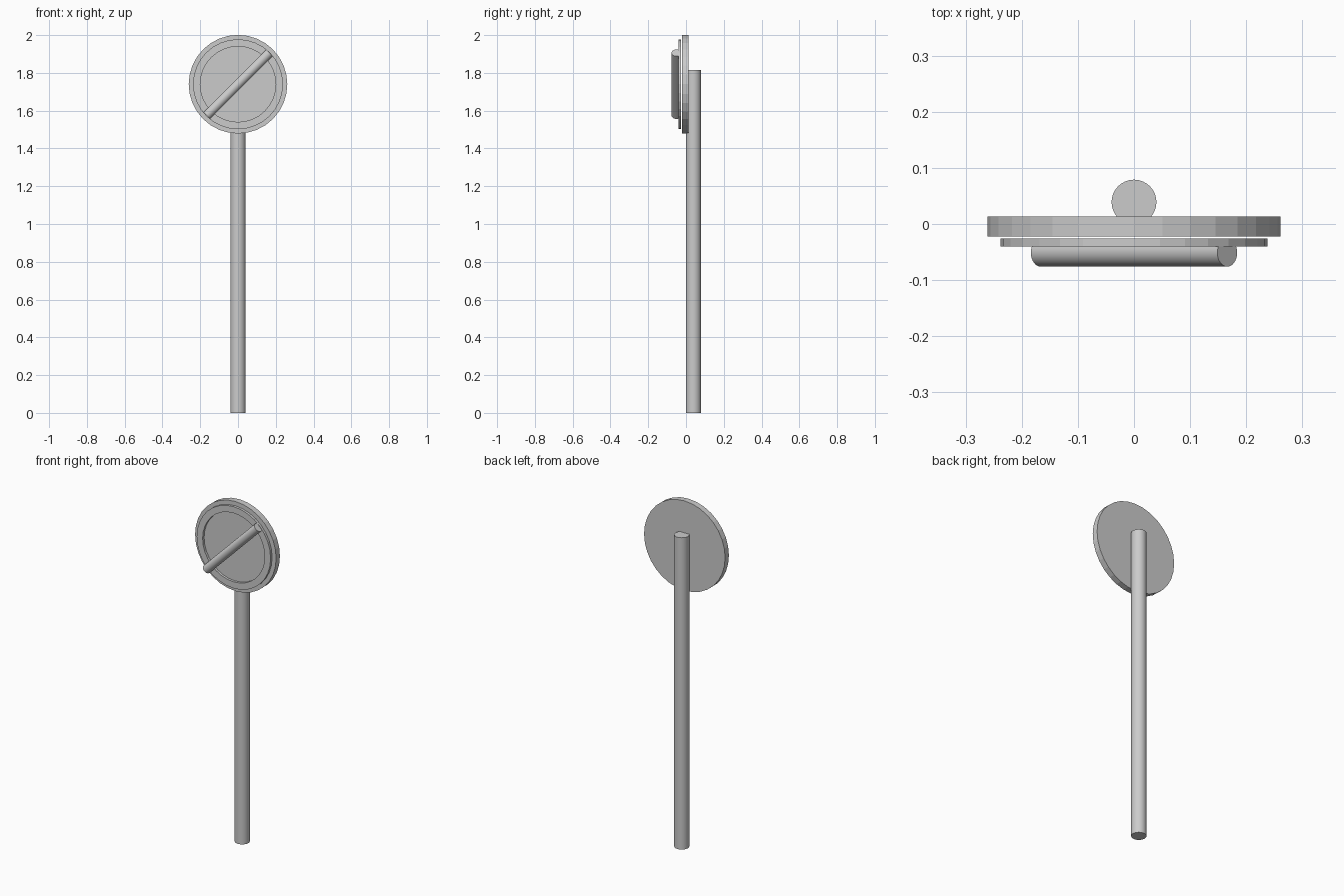
import bpy
import bmesh
from math import radians
from mathutils import Matrix

cube = bpy.data.objects.get("Cube")
if cube:
    bpy.data.objects.remove(cube)

grey = bpy.data.materials.new("light_grey")
grey.use_nodes = True
COLOR = (0.6, 0.6, 0.6, 1)
grey.diffuse_color = COLOR
grey.node_tree.nodes["Principled BSDF"].inputs["Base Color"].default_value = COLOR

SIGN_Z = 1.74
FACE_FRONT = Matrix.Rotation(radians(90), 4, "X")


def finish(name, bm, smooth=False):
    mesh = bpy.data.meshes.new(name)
    bm.to_mesh(mesh)
    bm.free()
    mesh.materials.append(grey)
    obj = bpy.data.objects.new(name, mesh)
    bpy.context.collection.objects.link(obj)
    if smooth:
        bpy.ops.object.select_all(action="DESELECT")
        obj.select_set(True)
        bpy.context.view_layer.objects.active = obj
        bpy.ops.object.shade_smooth_by_angle(angle=radians(30))
    return obj


def cylinder(name, radius, length, center, rotation, smooth=False):
    bm = bmesh.new()
    bmesh.ops.create_cone(bm, cap_ends=True, segments=32, radius1=radius,
                          radius2=radius, depth=length,
                          matrix=Matrix.Translation(center) @ rotation)
    return finish(name, bm, smooth)


def ring(name, outer, inner, y_front, y_back):
    # Revolve a rectangular section around the sign's axis
    bm = bmesh.new()
    section = [(outer, y_front), (outer, y_back), (inner, y_back), (inner, y_front)]
    verts = [bm.verts.new((r, y, SIGN_Z)) for r, y in section]
    edges = [bm.edges.new((verts[i], verts[i - 1])) for i in range(4)]
    bmesh.ops.spin(bm, geom=verts + edges, cent=(0, 0, SIGN_Z), axis=(0, 1, 0),
                   angle=radians(360), steps=32, use_merge=True)
    bmesh.ops.remove_doubles(bm, verts=bm.verts, dist=0.0001)
    bmesh.ops.recalc_face_normals(bm, faces=bm.faces)
    return finish(name, bm)


# Upright pole behind the sign
cylinder("pole", 0.04, 1.815, (0, 0.039, 0.9075), Matrix.Identity(4), smooth=True)

# Round plate with a raised rim floating just in front
cylinder("sign_plate", 0.261, 0.035, (0, -0.0045, SIGN_Z), FACE_FRONT)
ring("sign_rim", 0.238, 0.2, -0.04, -0.026)

# Diagonal bar across the sign
cylinder("diagonal_bar", 0.025, 0.47, (0, -0.051, SIGN_Z),
         Matrix.Rotation(radians(45), 4, "Y"), smooth=True)
